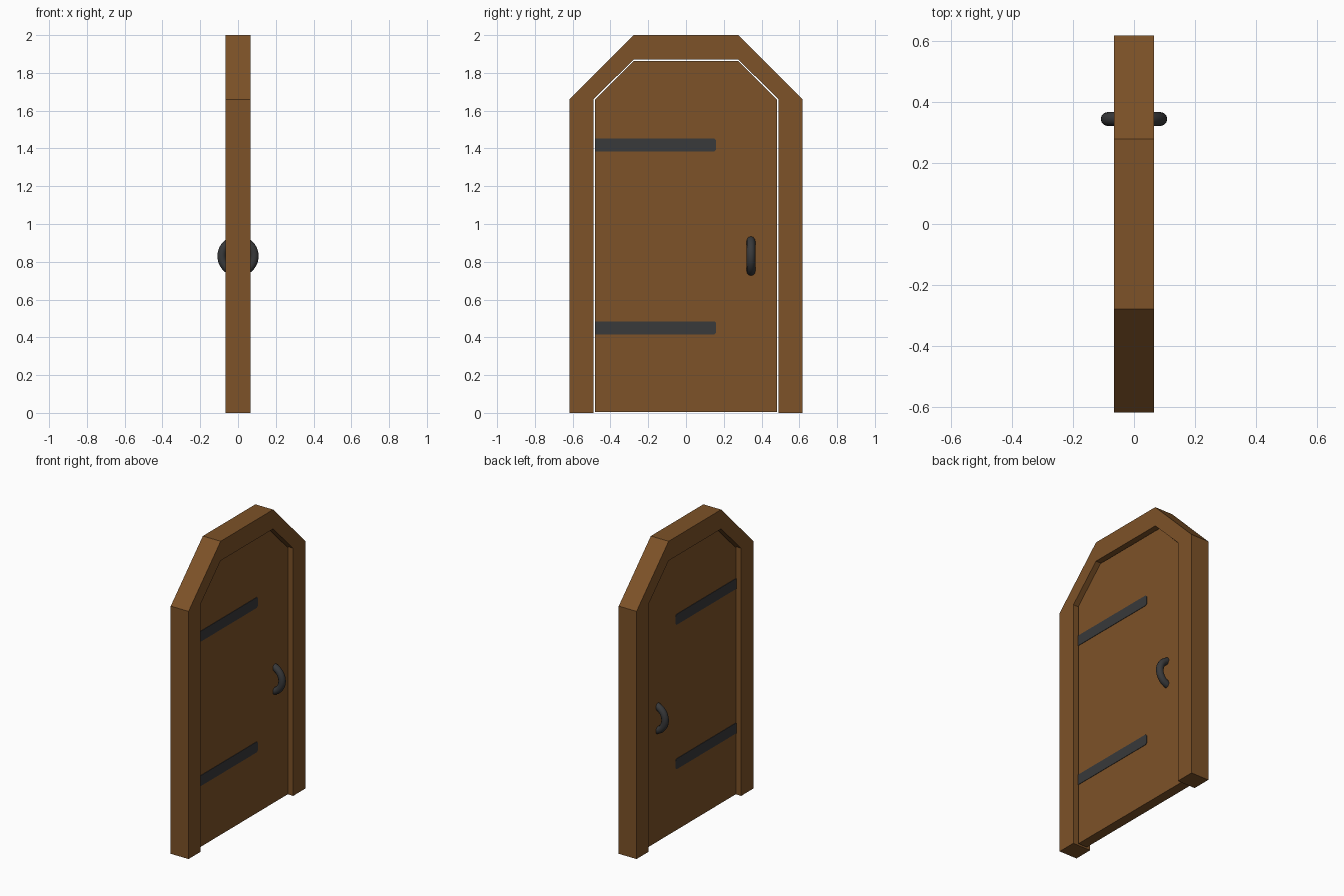
import bpy, bmesh, math

if "Cube" in bpy.data.objects:
    bpy.data.objects.remove(bpy.data.objects["Cube"])


def material(name, rgb):
    m = bpy.data.materials.new(name)
    m.diffuse_color = (*rgb, 1.0)
    m.use_nodes = True
    m.node_tree.nodes["Principled BSDF"].inputs["Base Color"].default_value = m.diffuse_color
    return m


wood = material("brown_wood", (0.205, 0.084, 0.021))
iron = material("dark_iron", (0.040, 0.041, 0.043))


def prism(name, outline, half_depth, mat):
    """Extrude a (y, z) outline symmetrically along x."""
    bm = bmesh.new()
    face = bm.faces.new([bm.verts.new((-half_depth, y, z)) for y, z in outline])
    ext = bmesh.ops.extrude_face_region(bm, geom=[face])
    for v in ext["geom"]:
        if isinstance(v, bmesh.types.BMVert):
            v.co.x = half_depth
    bmesh.ops.recalc_face_normals(bm, faces=bm.faces)
    mesh = bpy.data.meshes.new(name)
    bm.to_mesh(mesh)
    bm.free()
    mesh.materials.append(mat)
    obj = bpy.data.objects.new(name, mesh)
    bpy.context.collection.objects.link(obj)
    return obj


def arch(half_w, shoulder, half_top, top, bottom=0.0):
    """Chamfered arch outline, from bottom left over the top to bottom right."""
    return [(-half_w, bottom), (-half_w, shoulder), (-half_top, top),
            (half_top, top), (half_w, shoulder), (half_w, bottom)]


# Frame: outer arch followed by the inner arch reversed, open at the floor
prism("door_frame",
      arch(0.618, 1.66, 0.278, 2.0) + arch(0.49, 1.66, 0.278, 1.87)[::-1],
      0.066, wood)

# Door leaf, recessed on both sides with a narrow gap to the frame
prism("door_leaf", arch(0.482, 1.657, 0.275, 1.864, 0.006), 0.033, wood)

# Hinge straps showing on both faces, with clipped corners at the free end
for name, z in (("lower_strap", 0.45), ("upper_strap", 1.418)):
    a, b, h, c = -0.482, 0.16, 0.035, 0.01
    prism(name, [(a, z - h), (a, z + h), (b - c, z + h), (b, z + h - c),
                 (b, z - h + c), (b - c, z - h)], 0.036, iron)

# Ring handle passing through the leaf
bpy.ops.mesh.primitive_torus_add(
    major_radius=0.086, minor_radius=0.023, major_segments=40, minor_segments=12,
    location=(0, 0.344, 0.83), rotation=(math.pi / 2, 0, 0))
handle = bpy.context.object
handle.name = "ring_handle"
handle.data.materials.append(iron)
bpy.ops.object.shade_smooth_by_angle(angle=math.radians(40))
